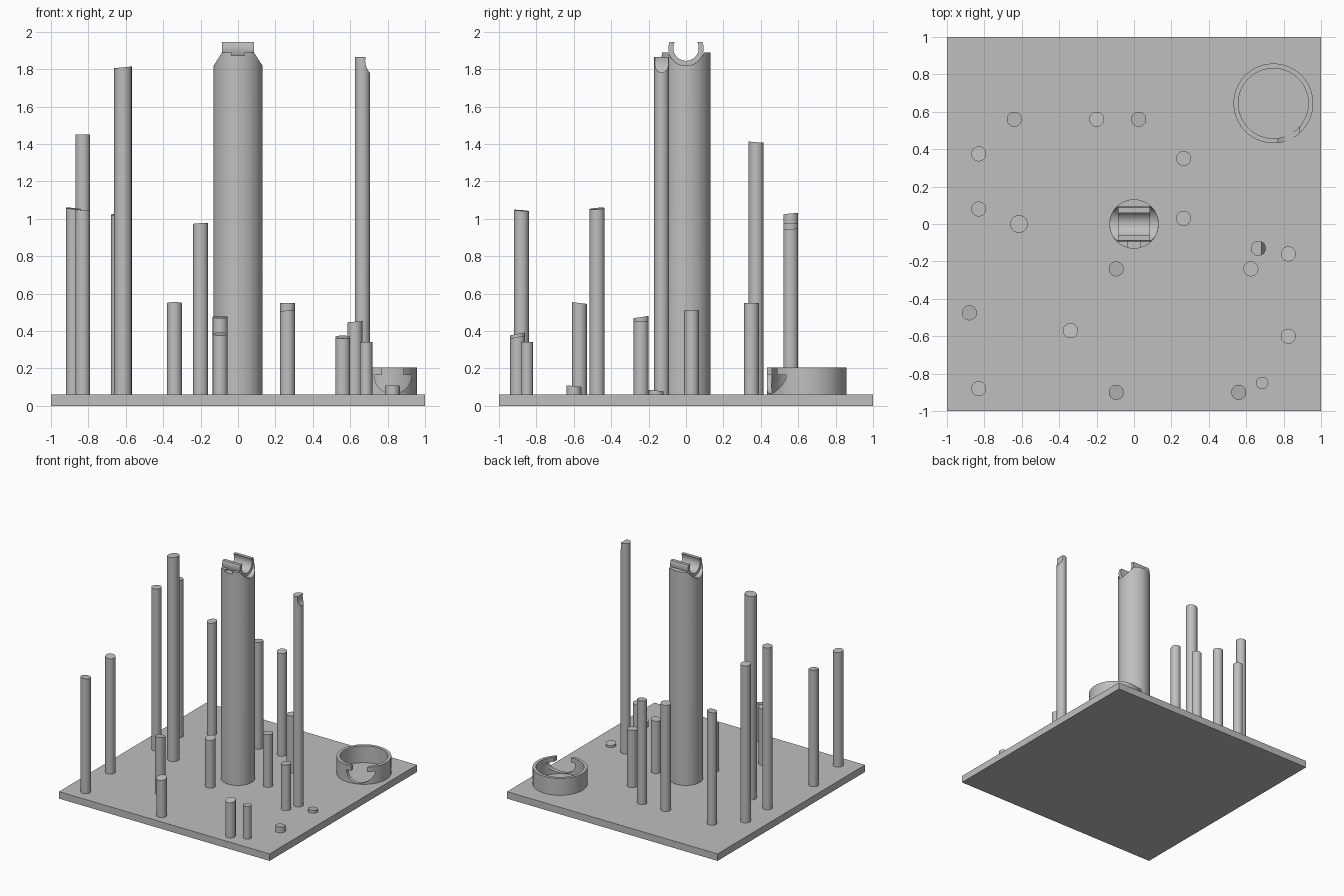
import bpy
import bmesh
from math import sin, cos, pi, radians

old = bpy.data.objects.get("Cube")
if old:
    bpy.data.objects.remove(old, do_unlink=True)

grey = bpy.data.materials.new("plain grey")
grey.use_nodes = True
grey.diffuse_color = (0.52, 0.52, 0.52, 1)
grey.node_tree.nodes["Principled BSDF"].inputs["Base Color"].default_value = grey.diffuse_color

FLOOR = 0.06


def arc(cx, cy, r, start=0, end=360, n=40):
    """Points on an arc; a full circle leaves out the repeated last point."""
    steps = n if end - start == 360 else n - 1
    return [(cx + r * cos(radians(start + (end - start) * i / steps)),
             cy + r * sin(radians(start + (end - start) * i / steps))) for i in range(n)]


def prism(name, points, axis, low, high, slope=(0, 0)):
    """Extrude a closed outline along an axis, optionally tilting its far end."""
    place = {"x": lambda p, t: (t, p[0], p[1]),
             "y": lambda p, t: (p[0], t, p[1]),
             "z": lambda p, t: (p[0], p[1], t)}[axis]
    mx = sum(p[0] for p in points) / len(points)
    my = sum(p[1] for p in points) / len(points)
    bm = bmesh.new()
    a = [bm.verts.new(place(p, low)) for p in points]
    b = [bm.verts.new(place(p, high + slope[0] * (p[0] - mx) + slope[1] * (p[1] - my)))
         for p in points]
    bm.faces.new(a)
    bm.faces.new(b)
    for i in range(len(points)):
        j = (i + 1) % len(points)
        bm.faces.new((a[i], a[j], b[j], b[i]))
    bmesh.ops.recalc_face_normals(bm, faces=bm.faces)
    mesh = bpy.data.meshes.new(name)
    bm.to_mesh(mesh)
    bm.free()
    mesh.materials.append(grey)
    ob = bpy.data.objects.new(name, mesh)
    bpy.context.collection.objects.link(ob)
    return ob


def activate(ob):
    bpy.ops.object.select_all(action="DESELECT")
    ob.select_set(True)
    bpy.context.view_layer.objects.active = ob


def cut(ob, cutter):
    """Subtract a cutter from a part and discard it."""
    cutter.hide_render = True
    mod = ob.modifiers.new("cut", "BOOLEAN")
    mod.operation = "DIFFERENCE"
    mod.solver = "EXACT"
    mod.object = cutter
    activate(ob)
    bpy.ops.object.modifier_apply(modifier=mod.name)
    bpy.data.objects.remove(cutter, do_unlink=True)


def rect(x0, x1, y0, y1):
    return [(x0, y0), (x1, y0), (x1, y1), (x0, y1)]


parts = []

# Square base plate
parts.append(prism("base_plate", rect(-1, 1, -1, 1), "z", 0, FLOOR))

# Central column: sloped shoulders, cradle seat and a front notch
column = prism("central_column", arc(0, 0, 0.132, n=64), "z", FLOOR, 1.89)
for s in (-1, 1):
    shoulder = [(s * 0.133, 1.815), (s * 0.079, 1.9), (s * 0.2, 1.9), (s * 0.2, 1.815)]
    cut(column, prism("shoulder_cutter", shoulder, "y", -0.3, 0.3))
cut(column, prism("seat_cutter", arc(0, 1.913, 0.094, n=48), "x", -0.3, 0.3))
cut(column, prism("notch_cutter", rect(-0.035, 0.035, 1.873, 2), "y", -0.2, -0.08))
parts.append(column)

# Open cradle lying across the column top
cradle = arc(0, 1.913, 0.094, -200, 20) + arc(0, 1.913, 0.068, -208, 28)[::-1]
parts.append(prism("column_cradle", cradle, "x", -0.085, 0.085))

# Posts: x, y, radius, top height, tilt of the top along x and y
posts = [
    (-0.64, 0.56, 0.04, 1.025, 0.1, 0.1),
    (-0.2, 0.56, 0.04, 0.975, 0.06, -0.05),
    (0.025, 0.56, 0.04, 0.945, 0, 0.1),
    (-0.83, 0.375, 0.04, 1.41, 0, -0.08),
    (-0.83, 0.08, 0.04, 1.45, 0, 0),
    (-0.83, -0.88, 0.04, 1.045, -0.05, -0.08),
    (-0.88, -0.475, 0.04, 1.055, -0.1, 0.08),
    (-0.615, 0, 0.047, 1.81, 0.1, 0),
    (0.265, 0.35, 0.04, 0.55, 0, 0),
    (0.265, 0.03, 0.04, 0.51, 0.08, 0),
    (-0.095, -0.24, 0.04, 0.475, 0, 0.15),
    (-0.095, -0.9, 0.04, 0.385, 0, 0.2),
    (0.665, -0.13, 0.04, 1.865, 0, 0),
    (0.625, -0.24, 0.04, 0.45, 0.08, 0),
    (0.825, -0.16, 0.04, 0.082, 0, -0.1),
    (0.825, -0.6, 0.04, 0.106, 0, -0.1),
    (-0.34, -0.57, 0.04, 0.55, 0, -0.12),
    (0.56, -0.9, 0.04, 0.368, 0, 0.2),
    (0.685, -0.85, 0.033, 0.342, 0, 0),
]
for i, (x, y, r, top, sx, sy) in enumerate(posts, 1):
    post = prism(f"post_{i}", arc(x, y, r), "z", FLOOR, top, (sx, sy))
    # Tallest slim post has a hollowed tip
    if (x, y) == (0.665, -0.13):
        cut(post, prism("tip_cutter", arc(0.772, 1.845, 0.092), "y", -0.3, 0.1))
    parts.append(post)

# Open collar with a round-bottomed keyhole gap
collar = prism("open_collar", arc(0.745, 0.645, 0.213, n=72), "z", FLOOR, 0.205)
cut(collar, prism("bore_cutter", arc(0.745, 0.645, 0.187, n=72), "z", 0, 0.4))
gap = arc(0.828, 0.165, 0.1, 180, 360, 24)
gap += [(0.886, 0.165), (0.886, 0.3), (0.77, 0.3), (0.77, 0.165)]
cut(collar, prism("gap_cutter", gap, "y", 0.3, 0.62))
parts.append(collar)

for ob in parts:
    activate(ob)
    bpy.ops.object.shade_smooth_by_angle(angle=pi / 6)
